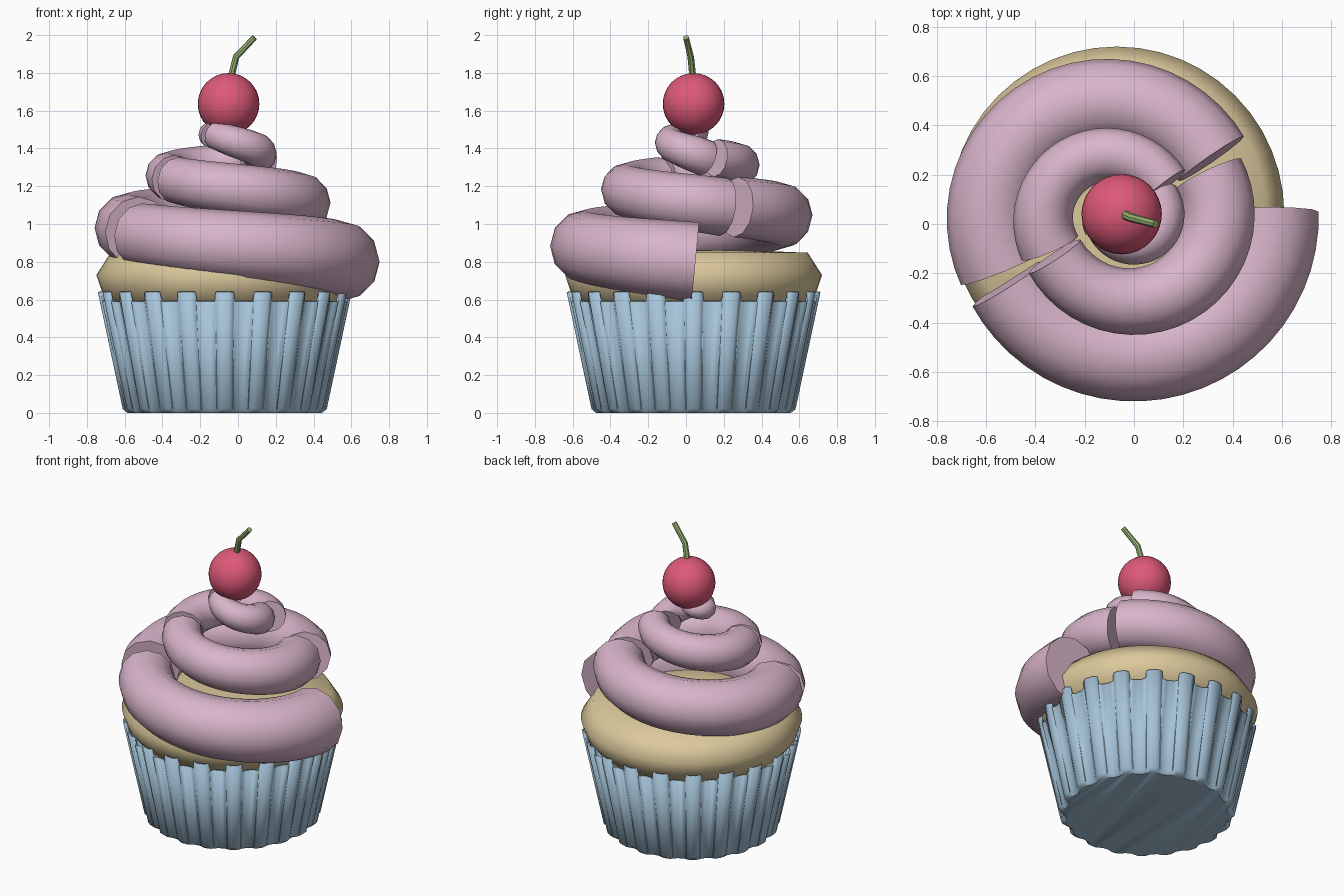
import bpy, bmesh
from math import sin, cos, pi, radians
from mathutils import Vector

cube = bpy.data.objects.get("Cube")
if cube:
    bpy.data.objects.remove(cube, do_unlink=True)


def material(name, rgb):
    m = bpy.data.materials.new(name)
    m.use_nodes = True
    m.diffuse_color = (*rgb, 1)
    m.node_tree.nodes["Principled BSDF"].inputs["Base Color"].default_value = (*rgb, 1)
    return m


PINK = material("pink frosting", (0.69, 0.46, 0.59))
TAN = material("tan sponge", (0.71, 0.58, 0.33))
BLUE = material("pale blue paper", (0.38, 0.55, 0.69))
RED = material("cherry red", (0.73, 0.10, 0.19))
GREEN = material("stem green", (0.32, 0.45, 0.17))
CENTRE = Vector((-0.07, 0.04, 0))


def finish(name, bm, mat, angle=40):
    """Turn a bmesh into a smooth shaded, coloured object."""
    bmesh.ops.recalc_face_normals(bm, faces=bm.faces)
    mesh = bpy.data.meshes.new(name)
    bm.to_mesh(mesh)
    bm.free()
    mesh.materials.append(mat)
    ob = bpy.data.objects.new(name, mesh)
    bpy.context.collection.objects.link(ob)
    bpy.ops.object.select_all(action='DESELECT')
    ob.select_set(True)
    bpy.context.view_layer.objects.active = ob
    bpy.ops.object.shade_smooth_by_angle(angle=radians(angle))
    return ob


def skin(rings, cap_start=True, cap_end=True):
    """Bridge closed rings of points into one surface."""
    bm = bmesh.new()
    rows = [[bm.verts.new(p) for p in ring] for ring in rings]
    n = len(rows[0])
    for a, b in zip(rows, rows[1:]):
        for i in range(n):
            j = (i + 1) % n
            bm.faces.new((a[i], a[j], b[j], b[i]))
    if cap_start:
        bm.faces.new(rows[0])
    if cap_end:
        bm.faces.new(rows[-1])
    return bm


def tube(path, radii, sides):
    """Sweep a circle along a path, square to its direction."""
    rings = []
    for i, p in enumerate(path):
        t = (path[min(i + 1, len(path) - 1)] - path[max(i - 1, 0)]).normalized()
        side = t.cross(Vector((0, 0, 1))).normalized()
        up = side.cross(t)
        rings.append([p + radii[i] * (side * cos(a) + up * sin(a))
                      for a in (2 * pi * k / sides for k in range(sides))])
    return skin(rings)


# Fluted paper cup with a notched rim
RIBS = 20
STEPS = (0, .12, .24, .26, .38, .5, .62, .74, .76, .88)


def cup_ring(radius, depth, z, notch=0):
    ring = []
    for rib in range(RIBS):
        for t in STEPS:
            wave = max(-1, min(1, 1.5 * cos(2 * pi * t)))
            r = radius - depth * (1 - wave) / 2
            a = 2 * pi * (rib + t) / RIBS
            drop = notch if 0.25 < t < 0.75 else 0
            ring.append(CENTRE + Vector((r * cos(a), r * sin(a), z - drop)))
    return ring


cup = finish("paper_cup", skin([cup_ring(.515, .02, 0), cup_ring(.54, .025, .02),
                                cup_ring(.672, .036, .64, .05)], cap_end=False), BLUE)
wall = cup.modifiers.new("paper thickness", 'SOLIDIFY')
wall.thickness = 0.01

# Sponge dome
profile = [(.57, .54), (.65, .64), (.68, .73), (.605, .848), (.3, .86), (.02, .862)]
finish("sponge", skin([[CENTRE + Vector((r * cos(a), r * sin(a), z))
                        for a in (2 * pi * k / 48 for k in range(48))]
                       for r, z in profile]), TAN, 60)


# Frosting swirl: half-turn arcs, stepping inward and upward
def swirl(name, cx, cy, outer, start, end, z0, z1, r0, r1, steps=24):
    path, radii = [], []
    for i in range(steps + 1):
        f = i / steps
        a = radians(start + (end - start) * f)
        r = r0 + (r1 - r0) * f
        d = outer - r
        path.append(Vector((cx + d * cos(a), cy + d * sin(a), z0 + (z1 - z0) * f)))
        radii.append(r)
    finish(name, tube(path, radii, 12), PINK)


swirl("frosting_lower_front", 0, .03, .75, 2, -152, .80, .94, .21, .17)
swirl("frosting_lower_back", -.11, .02, .65, 205, 30, .96, 1.09, .185, .16)
swirl("frosting_middle_front", 0, .04, .49, 28, -152, 1.09, 1.23, .155, .125)
swirl("frosting_middle_back", -.11, .01, .38, 205, 32, 1.24, 1.35, .125, .10)
swirl("frosting_upper_front", 0, .04, .205, 35, -152, 1.35, 1.47, .10, .075)
swirl("frosting_upper_back", -.10, .01, .11, 205, 30, 1.47, 1.49, .07, .05)

# Cherry
bm = bmesh.new()
bmesh.ops.create_uvsphere(bm, u_segments=32, v_segments=16, radius=.163)
bmesh.ops.translate(bm, verts=bm.verts, vec=(-.05, .04, 1.636))
finish("cherry", bm, RED)

# Bent cherry stem
stem = [Vector(p) for p in ((-.045, .04, 1.74), (-.01, .025, 1.885), (.088, .0, 1.988))]
finish("cherry_stem", tube(stem, [.02, .018, .016], 8), GREEN)
